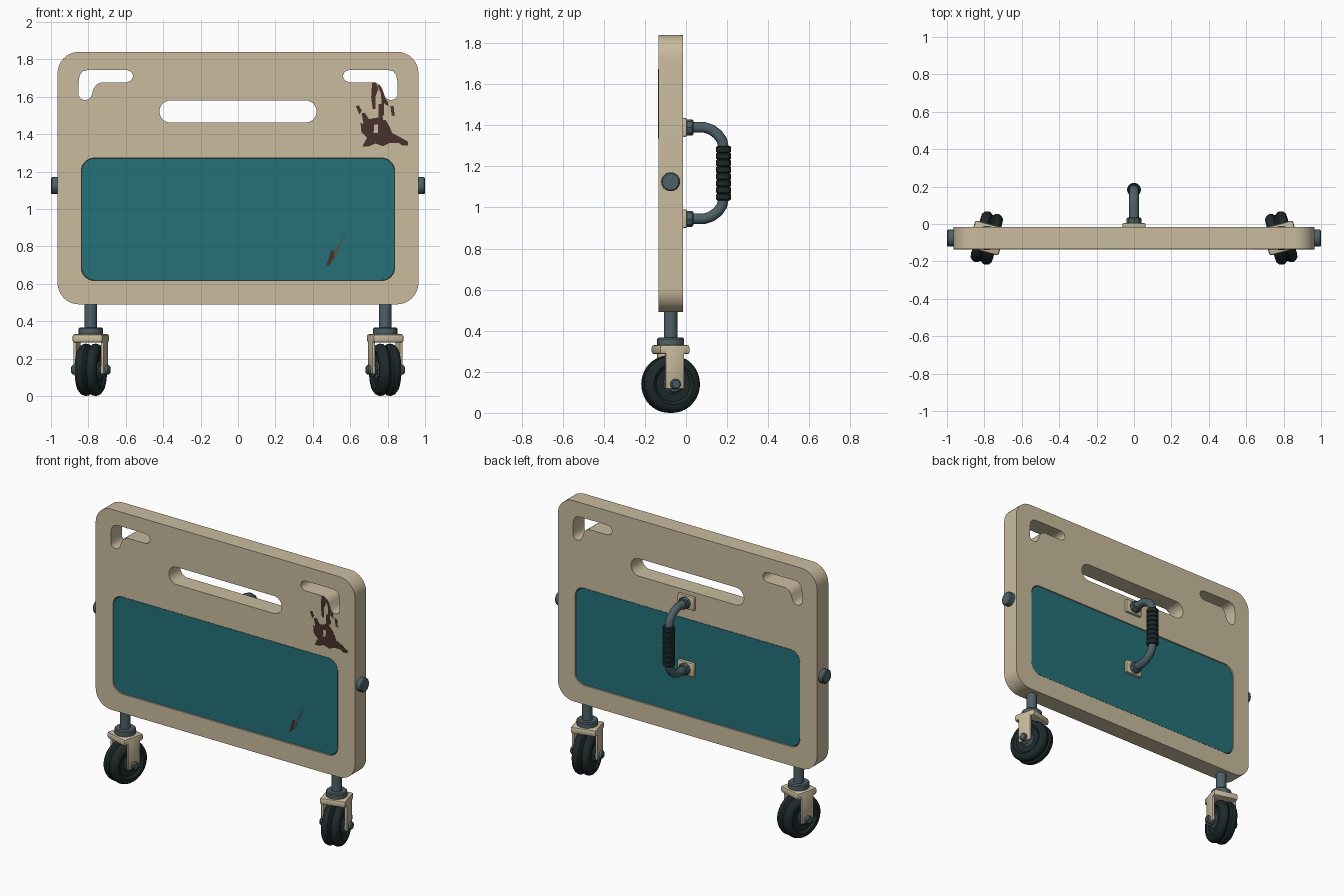
import bpy, bmesh, math
from mathutils import Matrix, Vector

cube = bpy.data.objects.get("Cube")
if cube:
    bpy.data.objects.remove(cube, do_unlink=True)


def material(name, rgb):
    m = bpy.data.materials.new(name)
    m.use_nodes = True
    m.diffuse_color = (*rgb, 1)
    m.node_tree.nodes["Principled BSDF"].inputs["Base Color"].default_value = (*rgb, 1)
    return m


CREAM = material("cream", (0.59, 0.50, 0.345))
TEAL = material("teal", (0.018, 0.165, 0.19))
SLATE = material("slate metal", (0.075, 0.12, 0.135))
RUBBER = material("black rubber", (0.013, 0.022, 0.024))
MUD = material("brown stain", (0.065, 0.030, 0.024))
SCUFF = material("scuffed grey", (0.09, 0.085, 0.08))

MID_Y = -0.075
HALF = 0.06
FRONT_Y = MID_Y - HALF
BACK_Y = MID_Y + HALF


def finish(obj, mat, smooth=True):
    obj.data.materials.clear()
    obj.data.materials.append(mat)
    if smooth:
        bpy.ops.object.select_all(action="DESELECT")
        obj.select_set(True)
        bpy.context.view_layer.objects.active = obj
        bpy.ops.object.shade_smooth_by_angle(angle=math.radians(35))
    return obj


def from_bmesh(name, bm, mat, matrix=Matrix(), smooth=True):
    bmesh.ops.recalc_face_normals(bm, faces=bm.faces)
    me = bpy.data.meshes.new(name)
    bm.to_mesh(me)
    bm.free()
    me.transform(matrix)
    obj = bpy.data.objects.new(name, me)
    bpy.context.collection.objects.link(obj)
    return finish(obj, mat, smooth)


def plate(name, outlines, y, half, mat):
    """Filled x-z outlines (inner ones become holes) given thickness along y."""
    cu = bpy.data.curves.new(name, "CURVE")
    cu.dimensions, cu.fill_mode, cu.extrude = "2D", "BOTH", half
    for pts in outlines:
        sp = cu.splines.new("POLY")
        sp.points.add(len(pts) - 1)
        for p, (x, z) in zip(sp.points, pts):
            p.co = (x, z, 0, 1)
        sp.use_cyclic_u = True
    tmp = bpy.data.objects.new(name, cu)
    bpy.context.collection.objects.link(tmp)
    graph = bpy.context.evaluated_depsgraph_get()
    me = bpy.data.meshes.new_from_object(tmp.evaluated_get(graph))
    bpy.data.objects.remove(tmp, do_unlink=True)
    me.name = name
    me.transform(Matrix.Translation((0, y, 0)) @ Matrix.Rotation(math.pi / 2, 4, "X"))
    obj = bpy.data.objects.new(name, me)
    bpy.context.collection.objects.link(obj)
    return finish(obj, mat, False)


def rounded(x0, x1, z0, z1, r, n=8):
    pts = []
    corners = [(x1 - r, z1 - r), (x0 + r, z1 - r), (x0 + r, z0 + r), (x1 - r, z0 + r)]
    for q, (cx, cz) in enumerate(corners):
        for i in range(n + 1):
            a = math.pi / 2 * (q + i / n)
            pts.append((cx + r * math.cos(a), cz + r * math.sin(a)))
    return pts


def lathe(name, profile, mat, matrix=Matrix(), steps=32):
    """Revolve (radius, height) pairs around local z."""
    bm = bmesh.new()
    vs = [bm.verts.new((r, 0, h)) for r, h in profile]
    edges = [bm.edges.new(p) for p in zip(vs, vs[1:])]
    bmesh.ops.spin(bm, geom=vs + edges, cent=(0, 0, 0), axis=(0, 0, 1),
                   angle=math.tau, steps=steps)
    bmesh.ops.remove_doubles(bm, verts=bm.verts, dist=0.0001)
    return from_bmesh(name, bm, mat, matrix)


def rod(name, r, h0, h1, mat, matrix=Matrix(), steps=24):
    b = min(0.006, r / 4)
    return lathe(name, [(0, h0), (r - b, h0), (r, h0 + b), (r, h1 - b), (r - b, h1), (0, h1)],
                 mat, matrix, steps)


def box(name, size, mat, matrix, bevel=0.01):
    bm = bmesh.new()
    bmesh.ops.create_cube(bm, size=1, matrix=Matrix.Diagonal((*size, 1)))
    bmesh.ops.bevel(bm, geom=bm.edges[:], offset=bevel, segments=2, affect="EDGES", profile=0.5)
    return from_bmesh(name, bm, mat, matrix)


def move(x, y, z):
    return Matrix.Translation((x, y, z))


ALONG_X = Matrix.Rotation(math.pi / 2, 4, "Y")
ALONG_Y = Matrix.Rotation(-math.pi / 2, 4, "X")

# Board with grip slot, two bent corner slots and a panel opening
bent = [(.595, 1.743), (.57, 1.733), (.56, 1.71), (.57, 1.687), (.595, 1.677), (.73, 1.677),
        (.757, 1.665), (.773, 1.64), (.785, 1.602), (.80, 1.586), (.82, 1.582), (.84, 1.588),
        (.852, 1.606), (.852, 1.68), (.846, 1.715), (.83, 1.736), (.80, 1.743)]
opening = rounded(-.838, .838, .617, 1.272, .07)
plate("board", [rounded(-.965, .965, .49, 1.84, .115), rounded(-.42, .42, 1.462, 1.58, .0585),
                bent, [(-x, z) for x, z in bent], opening], MID_Y, HALF, CREAM)
plate("centre_panel", [rounded(-.834, .834, .621, 1.268, .068)], MID_Y, HALF - .004, TEAL)
plate("panel_backing", [opening], MID_Y, HALF - .012, RUBBER)

# Hand shaped stain: palm with a gap, fingers and specks
palm = [(.665, 1.335), (.70, 1.335), (.735, 1.35), (.775, 1.335), (.81, 1.352), (.86, 1.352),
        (.88, 1.338), (.91, 1.34), (.908, 1.36), (.865, 1.385), (.825, 1.405), (.81, 1.44),
        (.79, 1.475), (.775, 1.475), (.768, 1.56), (.75, 1.56), (.752, 1.49), (.70, 1.48),
        (.678, 1.515), (.66, 1.51), (.672, 1.455), (.655, 1.46), (.66, 1.41), (.69, 1.38)]
gap = [(.725, 1.405), (.748, 1.405), (.75, 1.45), (.728, 1.452)]
marks = [
    [palm, gap],
    [[(.717, 1.675), (.738, 1.675), (.75, 1.64), (.735, 1.60), (.735, 1.535), (.72, 1.535),
      (.712, 1.60)]],
    [[(.745, 1.665), (.763, 1.655), (.785, 1.595), (.80, 1.575), (.805, 1.55), (.785, 1.56)]],
    [[(.63, 1.55), (.645, 1.555), (.662, 1.525), (.648, 1.505)]],
    [[(.765, 1.61), (.78, 1.60), (.782, 1.50), (.77, 1.50)]],
    [[(.815, 1.55), (.832, 1.55), (.838, 1.495), (.822, 1.50)]],
]
for i, shapes in enumerate(marks):
    plate(f"hand_stain_{i + 1}", shapes, FRONT_Y, .0015, MUD)

# Scratch on the panel
plate("scratch", [[(.49, .735), (.512, .76), (.535, .80), (.575, .885), (.55, .80), (.525, .75),
                   (.505, .72)]], FRONT_Y + .004, .0015, SCUFF)
plate("scratch_chip", [[(.472, .695), (.49, .70), (.515, .745), (.51, .785), (.497, .775),
                        (.485, .735)]], FRONT_Y + .004, .002, MUD)

# Side knobs
for side, label in ((1, "left"), (-1, "right")):
    rod(f"{label}_knob", .046, .94, 1.0, SLATE, move(0, MID_Y, 1.125) @ ALONG_X
        @ Matrix.Rotation(0 if side > 0 else math.pi, 4, "X"))

# Back handle: mounts, bent tube and ribbed grip
for z, label in ((1.39, "upper"), (.945, "lower")):
    box(f"{label}_handle_mount", (.125, .024, .092), CREAM, move(0, BACK_Y + .008, z), .008)
    rod(f"{label}_handle_nut", .039, 0, .036, SLATE, move(0, 0, z) @ ALONG_Y, 8)

half_path = [(0, 0), (.09, 0), (.125, .012), (.155, .035), (.175, .063), (.183, .10)]
path = [(y, 1.39 - d) for y, d in half_path] + [(y, .945 + d) for y, d in reversed(half_path)]
bm = bmesh.new()
rings = []
for i, (y, z) in enumerate(path):
    a, b = path[max(i - 1, 0)], path[min(i + 1, len(path) - 1)]
    t = Vector((0, b[0] - a[0], b[1] - a[1])).normalized()
    side = Vector((1, 0, 0))
    up = t.cross(side)
    angles = [math.tau * k / 16 for k in range(16)]
    rings.append([bm.verts.new(Vector((0, y, z)) + .026 * (side * math.cos(a) + up * math.sin(a)))
                  for a in angles])
for r0, r1 in zip(rings, rings[1:]):
    for k in range(16):
        bm.faces.new((r0[k], r0[k - 1], r1[k - 1], r1[k]))
from_bmesh("handle_tube", bm, SLATE)

ribs, length = 8, .264
pitch = length / ribs
grip = [(.02, 0)]
for i in range(ribs):
    z = i * pitch
    grip += [(.031, z), (.037, z + .005), (.037, z + pitch - .005), (.031, z + pitch)]
lathe("handle_grip", grip + [(.02, length)], RUBBER, move(0, .183, 1.035))

# Swivel casters, turned in opposite directions
half_tyre = [(.04, .045), (.085, .047), (.10, .06), (.12, .058), (.134, .046), (.14, .03),
             (.138, .014), (.128, .004)]
tyre = half_tyre + [(r, -h) for r, h in reversed(half_tyre)]
for side, label in ((1, "left"), (-1, "right")):
    x = .787 * side
    rod(f"{label}_caster_stem", .033, .34, .50, SLATE, move(x, MID_Y, 0))
    rod(f"{label}_caster_collar", .065, .325, .366, SLATE, move(x, MID_Y, 0))
    base = move(x, MID_Y, 0) @ Matrix.Rotation(math.radians(15) * side, 4, "Z")
    box(f"{label}_fork_top", (.168, .152, .045), CREAM, base @ move(0, 0, .308), .012)
    axle = base @ move(0, 0, .14) @ ALONG_X
    lathe(f"{label}_wheel", tyre, RUBBER, axle, 40)
    rod(f"{label}_wheel_hub", .05, -.05, .05, SLATE, axle)
    rod(f"{label}_axle", .025, -.105, .105, SLATE, axle, 16)
    for s, end in ((1, "outer"), (-1, "inner")):
        box(f"{label}_{end}_fork_arm", (.018, .095, .20), CREAM,
            base @ move(.076 * s, 0, .217), .006)
        rod(f"{label}_{end}_washer", .042, -.007, .007, SLATE,
            axle @ move(0, 0, .066 * s))
